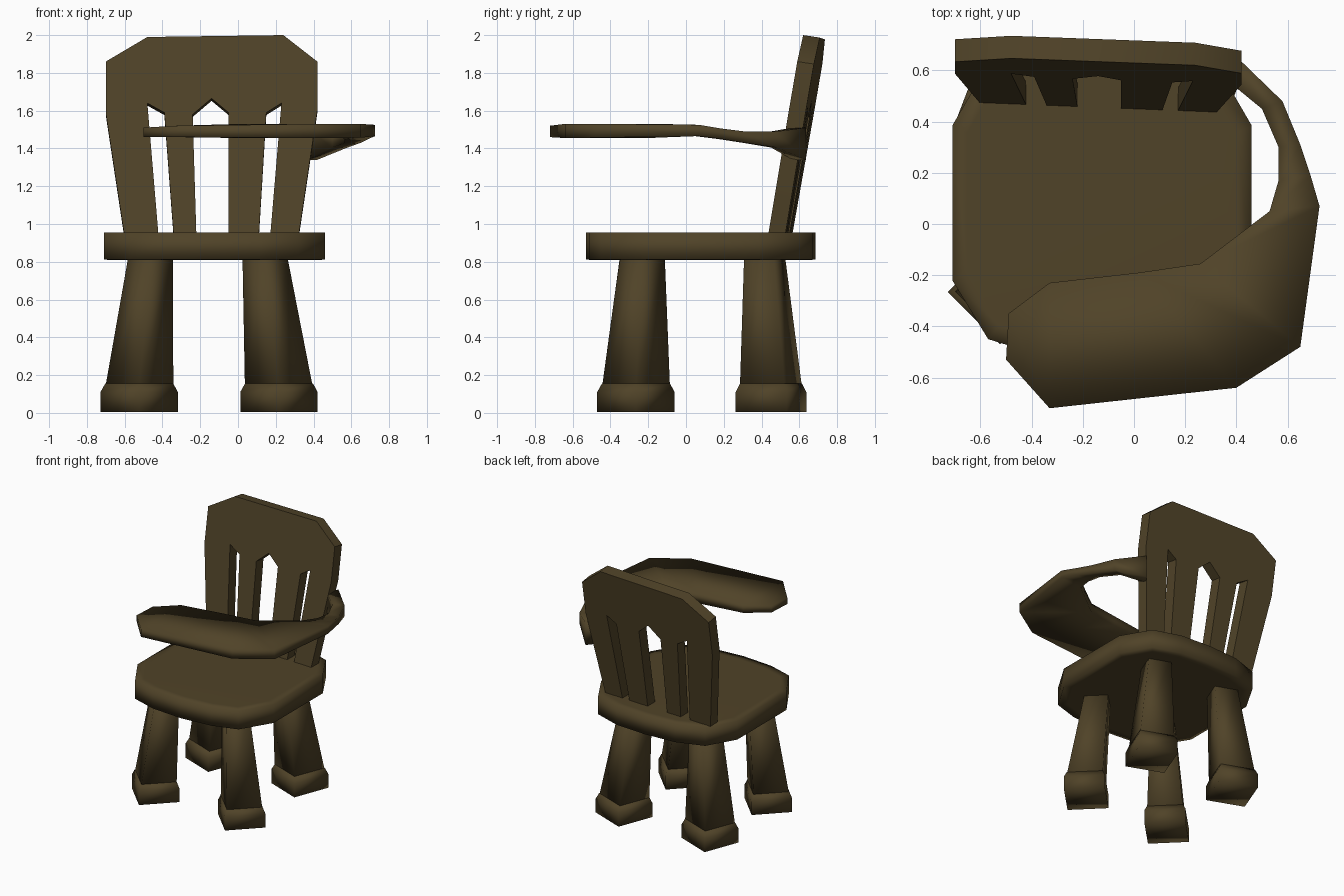
import bpy, bmesh
from math import radians, pi
from mathutils import Vector, Matrix

if "Cube" in bpy.data.objects:
    bpy.data.objects.remove(bpy.data.objects["Cube"], do_unlink=True)

wood = bpy.data.materials.new("dark_brown_wood")
wood.use_nodes = True
colour = (0.08, 0.056, 0.021, 1)
wood.diffuse_color = colour
wood.node_tree.nodes["Principled BSDF"].inputs["Base Color"].default_value = colour


def finish(name, bm, angle=180):
    bmesh.ops.recalc_face_normals(bm, faces=bm.faces)
    mesh = bpy.data.meshes.new(name)
    bm.to_mesh(mesh)
    bm.free()
    mesh.materials.append(wood)
    ob = bpy.data.objects.new(name, mesh)
    bpy.context.collection.objects.link(ob)
    bpy.ops.object.select_all(action='DESELECT')
    ob.select_set(True)
    bpy.context.view_layer.objects.active = ob
    if angle == 180:
        bpy.ops.object.shade_smooth()
    else:
        bpy.ops.object.shade_smooth_by_angle(angle=radians(angle))
    return ob


def loft(name, rings, angle=180):
    """Join equal rings of points with quads and cap both ends."""
    bm = bmesh.new()
    loops = [[bm.verts.new(p) for p in ring] for ring in rings]
    n = len(loops[0])
    for a, b in zip(loops, loops[1:]):
        for i in range(n):
            j = (i + 1) % n
            bm.faces.new((a[i], a[j], b[j], b[i]))
    bm.faces.new(loops[0])
    bm.faces.new(loops[-1])
    return finish(name, bm, angle)


# Seat: faceted rounded slab, mirrored about its centre line
SEAT_X = -0.125
half = [(0, -0.53), (0.25, -0.51), (0.445, -0.45), (0.585, -0.22),
        (0.585, 0.385), (0.46, 0.6), (0.25, 0.67), (0, 0.685)]
outline = half + [(-x, y) for x, y in half[-2:0:-1]]
loft("seat", [[(SEAT_X + x * s, y * s + 0.08 * (1 - s), z) for x, y in outline]
              for s, z in ((0.9, 0.81), (1, 0.811), (1, 0.954), (0.9, 0.955))])


# Legs: tapered square posts leaning outward, ending in wider feet
def square(cx, cy, z, side, yaw):
    r = side / 2 ** 0.5
    return [Matrix.Rotation(yaw + pi / 4 + k * pi / 2, 3, 'Z') @ Vector((r, 0, 0))
            + Vector((cx, cy, z)) for k in range(4)]


for side, sx in (("right", -1), ("left", 1)):
    for end, top_y, foot_y, yaw in (("front", -0.23, -0.265, 45), ("back", 0.415, 0.45, -21)):
        top_x, foot_x = -0.16 + sx * 0.3, -0.153 + sx * 0.37
        a = radians(yaw)
        loft(f"{end}_{side}_leg", [square(foot_x, foot_y, 0.13, 0.255, a),
                                   square(top_x, top_y, 0.85, 0.165, a)])
        loft(f"{end}_{side}_foot", [square(foot_x, foot_y, z, w, a)
                                    for z, w in ((0.005, 0.29), (0.11, 0.29), (0.155, 0.255))])

# Backrest: crest and four slats cut from one leaning board
profile = [(-0.60, 0.93), (-0.70, 1.59), (-0.70, 1.86), (-0.48, 1.99), (0.24, 2.0),
           (0.42, 1.86), (0.42, 1.60), (0.32, 0.93), (0.17, 0.93), (0.23, 1.64),
           (0.15, 1.59), (0.11, 0.93), (-0.05, 0.93), (-0.05, 1.59), (-0.14, 1.665),
           (-0.24, 1.58), (-0.22, 0.93), (-0.34, 0.93), (-0.39, 1.59), (-0.48, 1.64),
           (-0.42, 0.93)]


def lean(x, z):
    return 0.455 + 0.172 * (z - 0.95) - 0.04 * (x + 0.14)


loft("backrest", [[(x, lean(x, z) + d, z - d * 0.15) for x, z in profile]
                  for d in (0, 0.088)], 50)

# Curved tray arm: outer xy, inner xy, bottom z, top z
sections = [((0.42, 0.635), (0.36, 0.565), 1.34, 1.51),
            ((0.58, 0.48), (0.50, 0.45), 1.405, 1.49),
            ((0.65, 0.31), (0.565, 0.30), 1.43, 1.49),
            ((0.69, 0.19), (0.565, 0.17), 1.45, 1.505),
            ((0.725, 0.07), (0.53, 0.05), 1.465, 1.525),
            ((0.65, -0.48), (0.26, -0.155), 1.457, 1.53),
            ((0.40, -0.64), (0.02, -0.19), 1.455, 1.53),
            ((-0.33, -0.72), (-0.33, -0.23), 1.46, 1.52),
            ((-0.50, -0.53), (-0.49, -0.35), 1.46, 1.51)]
loft("tray_arm", [[(*o, lo), (*o, hi), (*i, hi), (*i, lo)] for o, i, lo, hi in sections])
